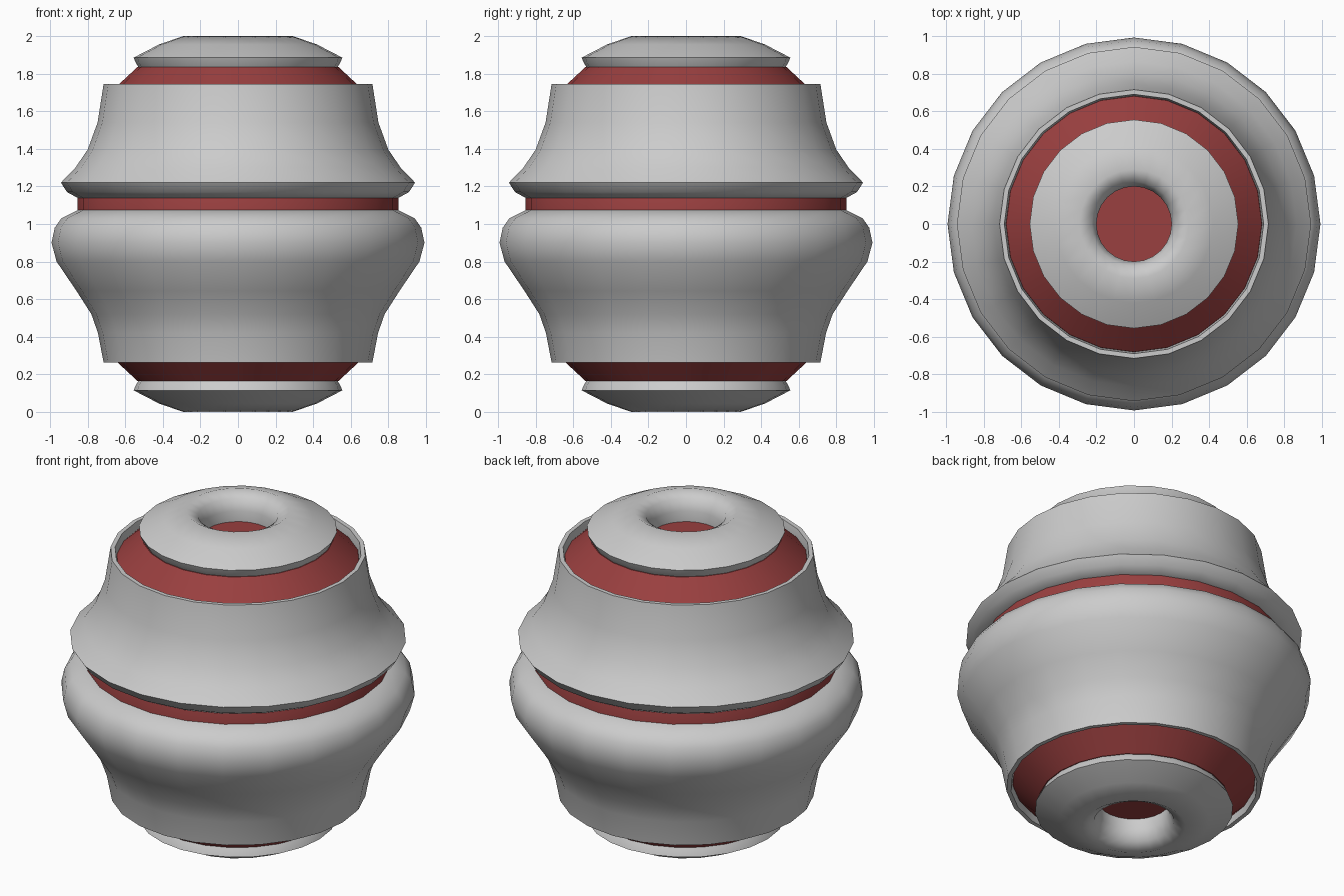
import bpy, bmesh, math

if "Cube" in bpy.data.objects:
    bpy.data.objects.remove(bpy.data.objects["Cube"])

SIDES = 24


def lathe(name, profile, closed=False, mat=None, angle=40):
    """Revolve (radius, z) points around the z axis."""
    bm = bmesh.new()
    rings = []
    for r, z in profile:
        if r == 0:
            rings.append([bm.verts.new((0, 0, z))] * SIDES)
        else:
            rings.append([bm.verts.new((r * math.cos(i * math.tau / SIDES),
                                        r * math.sin(i * math.tau / SIDES), z))
                          for i in range(SIDES)])
    pairs = list(zip(rings, rings[1:]))
    if closed:
        pairs.append((rings[-1], rings[0]))
    for a, b in pairs:
        for i in range(SIDES):
            j = (i + 1) % SIDES
            quad = list(dict.fromkeys((a[i], a[j], b[j], b[i])))
            bm.faces.new(quad)
    bmesh.ops.recalc_face_normals(bm, faces=bm.faces[:])
    me = bpy.data.meshes.new(name)
    bm.to_mesh(me)
    bm.free()
    ob = bpy.data.objects.new(name, me)
    bpy.context.collection.objects.link(ob)
    if mat:
        me.materials.append(mat)
    bpy.ops.object.select_all(action='DESELECT')
    ob.select_set(True)
    bpy.context.view_layer.objects.active = ob
    bpy.ops.object.shade_smooth_by_angle(angle=math.radians(angle))
    return ob


def flip(profile):
    """Mirror a profile about the mid height."""
    return [(r, 2 - z) for r, z in profile]


red = bpy.data.materials.new("core_red")
red.diffuse_color = (0.32, 0.05, 0.05, 1)
red.use_nodes = True
red.node_tree.nodes["Principled BSDF"].inputs["Base Color"].default_value = red.diffuse_color

# Red inner core, seen through the gaps and end holes
half = [(0, 1.835), (0.535, 1.835), (0.68, 1.70), (0.70, 1.60), (0.74, 1.40), (0.853, 1.14)]
lathe("core", half + flip(half)[::-1], mat=red, angle=25)

# Ring-shaped end caps
cap = [(0.20, 1.83), (0.20, 1.90), (0.225, 1.965), (0.29, 2.0), (0.42, 1.955),
       (0.555, 1.885), (0.545, 1.86), (0.53, 1.835)]
lathe("top_cap", cap, closed=True, angle=50)
lathe("bottom_cap", flip(cap), closed=True, angle=50)

# Upper shell with flared skirt
upper = [(0.68, 1.69), (0.69, 1.745), (0.715, 1.745), (0.747, 1.54), (0.80, 1.395),
         (0.865, 1.30), (0.942, 1.22), (0.91, 1.17), (0.85, 1.137), (0.72, 1.137)]
lathe("upper_shell", upper, closed=True, angle=60)

# Lower shell, fuller and rounded at the top
lower = [(0.68, 0.31), (0.69, 0.263), (0.715, 0.263), (0.745, 0.42), (0.78, 0.52),
         (0.86, 0.645), (0.965, 0.80), (0.992, 0.90), (0.975, 0.98), (0.94, 1.03),
         (0.85, 1.075), (0.72, 1.075)]
lathe("lower_shell", lower, closed=True, angle=60)
